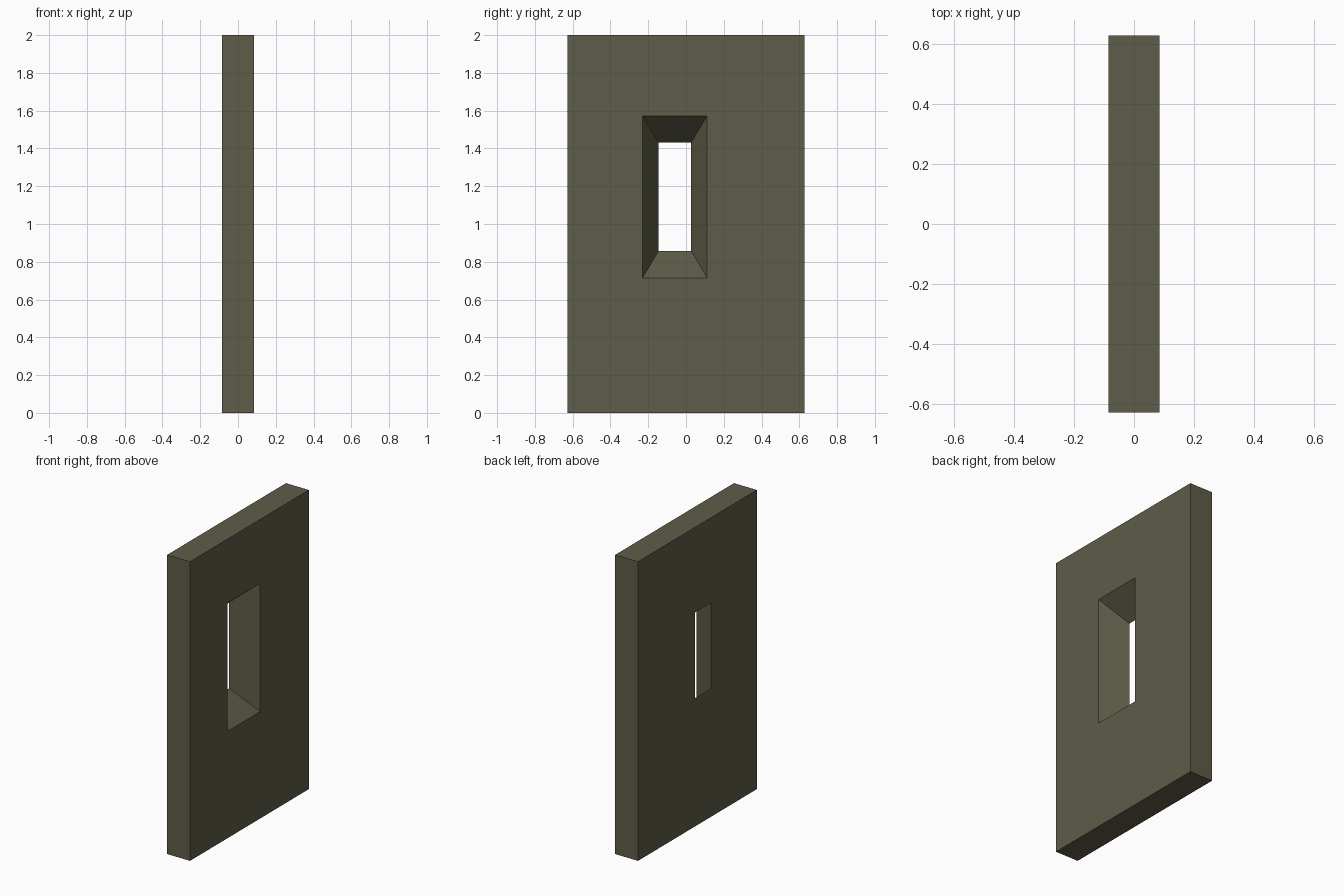
import bpy, bmesh

if "Cube" in bpy.data.objects:
    bpy.data.objects.remove(bpy.data.objects["Cube"])

# Flat wall colour
mat = bpy.data.materials.new("olive stone")
mat.diffuse_color = (0.114, 0.107, 0.065, 1)
mat.use_nodes = True
mat.node_tree.nodes["Principled BSDF"].inputs["Base Color"].default_value = mat.diffuse_color

HX = 0.085  # half thickness
bm = bmesh.new()


def ring(x, y0, y1, z0, z1):
    return [bm.verts.new((x, y, z)) for y, z in ((y0, z0), (y1, z0), (y1, z1), (y0, z1))]


# Wall outline and splayed window opening, one ring per side
outer_front = ring(HX, -0.628, 0.628, 0, 2)
hole_front = ring(HX, -0.23, 0.112, 0.715, 1.573)
hole_back = ring(-HX, -0.145, 0.027, 0.858, 1.431)
outer_back = ring(-HX, -0.628, 0.628, 0, 2)

# Bridge the rings into a closed shell
loops = [outer_front, hole_front, hole_back, outer_back]
for a, b in zip(loops, loops[1:] + loops[:1]):
    for i in range(4):
        j = (i + 1) % 4
        bm.faces.new((a[i], a[j], b[j], b[i]))
bmesh.ops.recalc_face_normals(bm, faces=bm.faces)

mesh = bpy.data.meshes.new("wall_with_window")
bm.to_mesh(mesh)
bm.free()
mesh.materials.append(mat)
wall = bpy.data.objects.new("wall_with_window", mesh)
bpy.context.collection.objects.link(wall)
